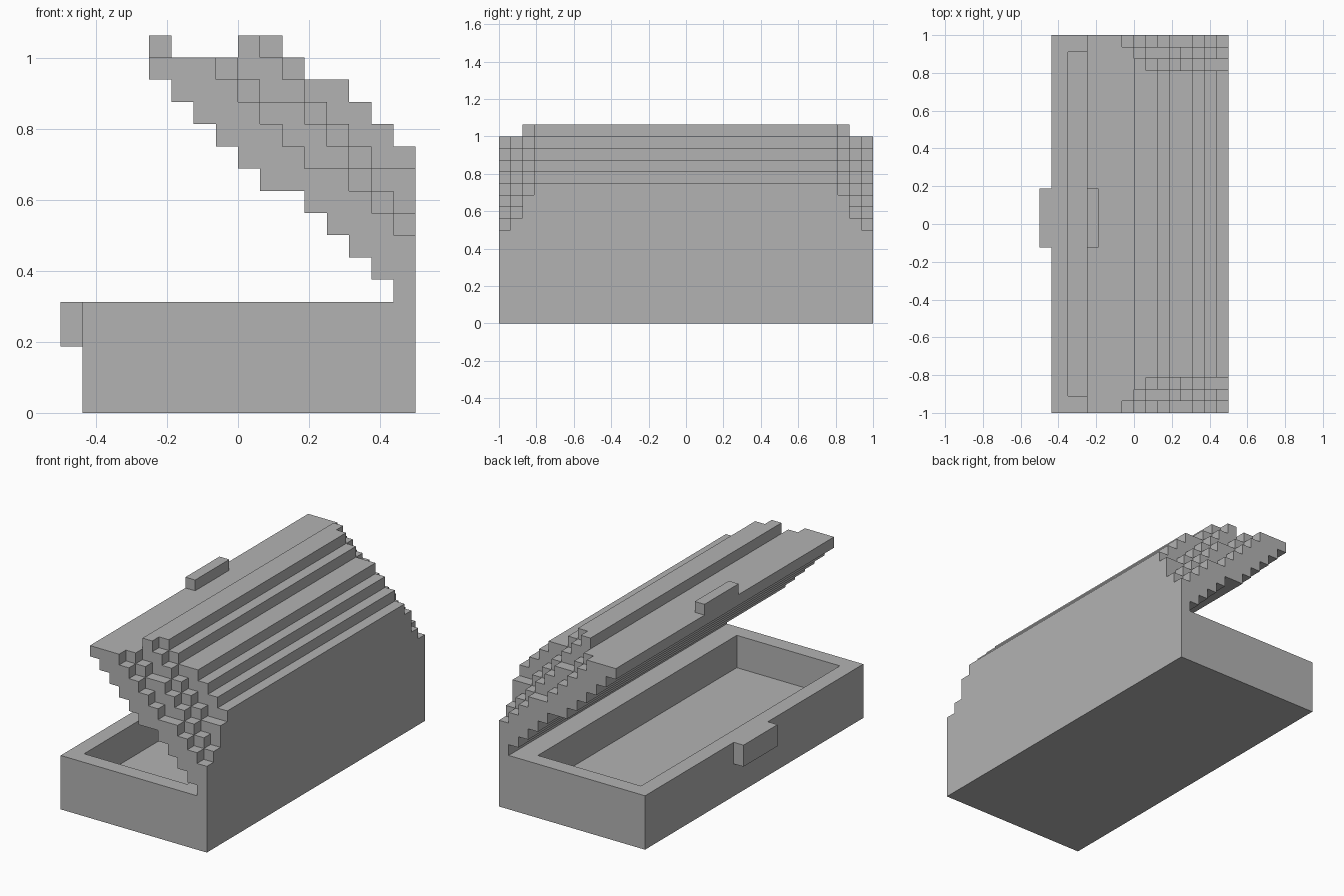
import bpy, bmesh
from mathutils import Vector

U = 1 / 16  # one block

if bpy.data.objects.get("Cube"):
    bpy.data.objects.remove(bpy.data.objects["Cube"], do_unlink=True)

grey = bpy.data.materials.new("plain grey")
grey.use_nodes = True
grey.diffuse_color = (0.45, 0.45, 0.45, 1)
grey.node_tree.nodes["Principled BSDF"].inputs["Base Color"].default_value = grey.diffuse_color


def finish(name, bm):
    """Scale from blocks to units and link the part."""
    bmesh.ops.recalc_face_normals(bm, faces=bm.faces)
    bmesh.ops.scale(bm, vec=Vector((U, U, U)), verts=bm.verts)
    mesh = bpy.data.meshes.new(name)
    bm.to_mesh(mesh)
    bm.free()
    mesh.materials.append(grey)
    obj = bpy.data.objects.new(name, mesh)
    bpy.context.collection.objects.link(obj)
    return obj


def box(lo, hi):
    bm = bmesh.new()
    bmesh.ops.create_cube(bm, size=1)
    lo, hi = Vector(lo), Vector(hi)
    bmesh.ops.scale(bm, vec=hi - lo, verts=bm.verts)
    bmesh.ops.translate(bm, vec=(lo + hi) / 2, verts=bm.verts)
    return bm


def steps(start, heights):
    """Staircase outline, one block wide per height."""
    pts = []
    for i, z in enumerate(heights):
        for p in ((start + i, z), (start + i + 1, z)):
            if len(pts) > 1 and pts[-1][1] == pts[-2][1] == p[1]:
                pts[-1] = p          # lengthen a flat tread
            elif not pts or pts[-1] != p:
                pts.append(p)
    return pts


def stair_slab(name, start, lower, upper, half):
    """Extrude the area between two staircases along y."""
    bm = bmesh.new()
    outline = steps(start, lower) + steps(start, upper)[::-1]
    face = bm.faces.new([bm.verts.new((x, -half, z)) for x, z in outline])
    new = bmesh.ops.extrude_face_region(bm, geom=[face])["geom"]
    moved = [v for v in new if isinstance(v, bmesh.types.BMVert)]
    bmesh.ops.translate(bm, vec=(0, 2 * half, 0), verts=moved)
    return finish(name, bm)


# Chest base with a sunken, open compartment
bm = box((-7, -16, 0), (8, 16, 5))
top = max(bm.faces, key=lambda f: f.calc_center_median().z)
bmesh.ops.inset_region(bm, faces=[top], thickness=2)
for v in top.verts:
    v.co.x = min(v.co.x, 5)
floor = bmesh.ops.extrude_discrete_faces(bm, faces=[top])["faces"][0]
bmesh.ops.translate(bm, vec=(0, 0, -3), verts=floor.verts)
finish("chest_base", bm)

# Latch halves
finish("base_latch", box((-8, -2, 3), (-7, 3, 5)))
finish("lid_latch", box((-4, -2, 16), (-3, 3, 17)))

# Open lid: stepped layers, each shorter than the one below
under = [15, 14, 13, 12, 11, 10, 10, 9, 8, 7, 6, 5]
layers = [
    ("lid_panel", -4, [16, 16, 16, 15, 14, 13, 12, 11, 11, 10, 9, 8]),
    ("lid_lower_layer", -1, [16, 15, 14, 14, 13, 12, 11, 10, 9]),
    ("lid_middle_layer", 0, [17, 16, 15, 14, 13, 12, 11, 11]),
    ("lid_top_layer", 1, [17, 16, 15, 15, 14, 13, 12]),
]
for i, (name, start, upper) in enumerate(layers):
    stair_slab(name, start, under[-len(upper):], upper, 16 - i)
    under = upper
